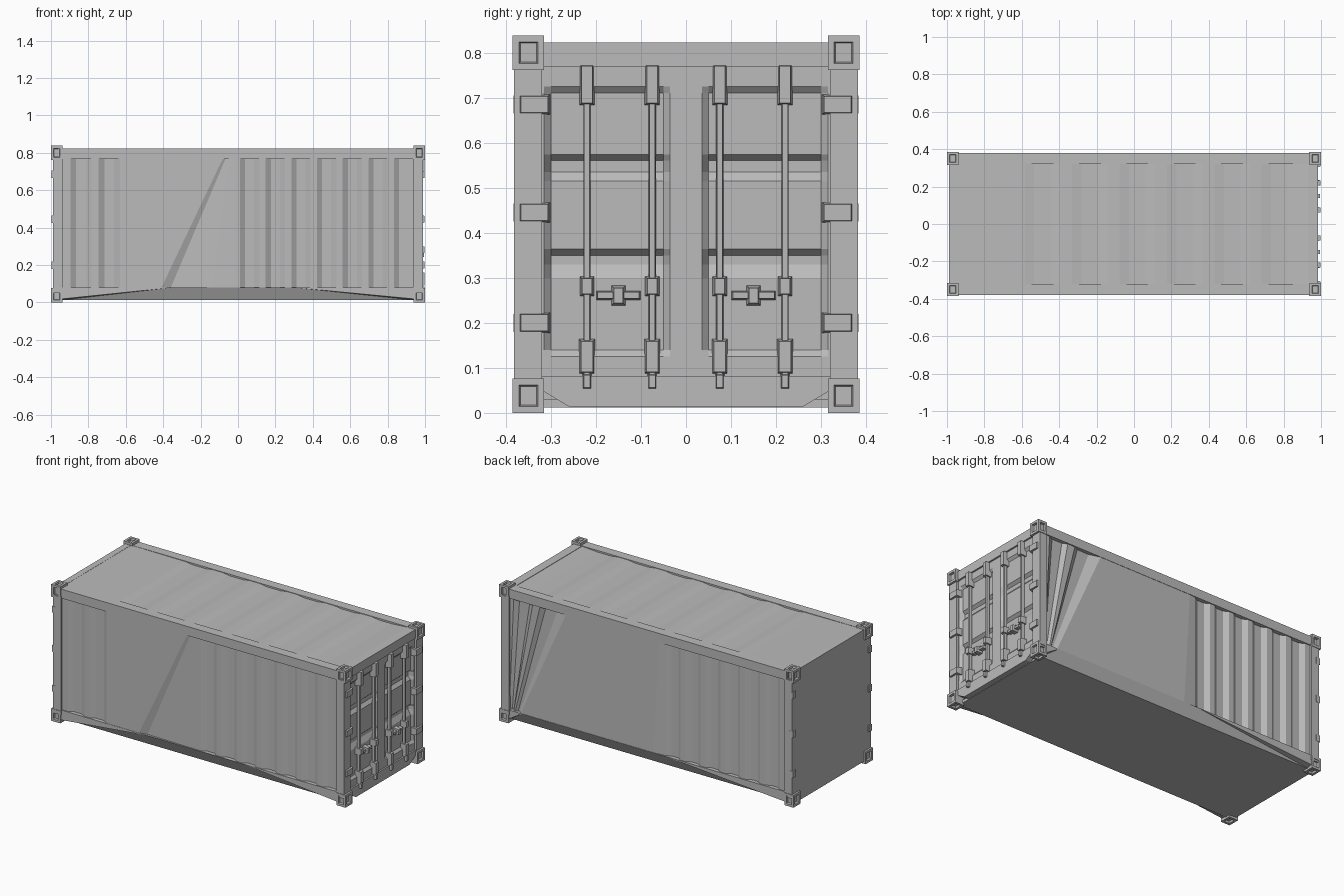
import bpy, bmesh
from mathutils import Vector

cube = bpy.data.objects.get("Cube")
if cube:
    bpy.data.objects.remove(cube, do_unlink=True)

grey = bpy.data.materials.new("weathered_grey")
grey.use_nodes = True
colour = (0.5, 0.5, 0.5, 1)
grey.diffuse_color = colour
grey.node_tree.nodes["Principled BSDF"].inputs["Base Color"].default_value = colour


def finish(name, bm, facing=None):
    """Turn a bmesh into an object; open sheets are turned to face outward."""
    bmesh.ops.recalc_face_normals(bm, faces=bm.faces[:])
    if facing:
        total = sum((f.normal * f.calc_area() for f in bm.faces), Vector())
        if total.dot(Vector(facing)) < 0:
            bmesh.ops.reverse_faces(bm, faces=bm.faces[:])
    mesh = bpy.data.meshes.new(name)
    bm.to_mesh(mesh)
    bm.free()
    mesh.materials.append(grey)
    obj = bpy.data.objects.new(name, mesh)
    bpy.context.collection.objects.link(obj)
    return obj


def box_mesh(x, y, z):
    bm = bmesh.new()
    bmesh.ops.create_cube(bm, size=1)
    for v in bm.verts:
        v.co = [a + (b - a) * (c + 0.5) for (a, b), c in zip((x, y, z), v.co)]
    return bm


def box(name, x, y, z, taper=0.0):
    """Box from ranges; taper narrows its +x face."""
    bm = box_mesh(x, y, z)
    for v in bm.verts:
        if v.co.x > sum(x) / 2:
            v.co.y += taper if v.co.y < sum(y) / 2 else -taper
            v.co.z += taper if v.co.z < sum(z) / 2 else -taper
    return finish(name, bm)


def span(a, b):
    return (min(a, b), max(a, b))


def loft(name, rows, facing):
    """Sheet through rows of points."""
    bm = bmesh.new()
    grid = [[bm.verts.new(p) for p in row] for row in rows]
    for a, b in zip(grid, grid[1:]):
        for i in range(len(a) - 1):
            bm.faces.new((a[i], a[i + 1], b[i + 1], b[i]))
    return finish(name, bm, facing)


def ribs(start, end, count, depth):
    """Trapezoid corrugation as (top x, bottom x, recess)."""
    step = (end - start) / count
    rows = []
    for i in range(count):
        for t, d in ((0.05, 0.2), (0.3, 0.2), (0.5, 1), (0.85, 1)):
            x = start + step * (i + t)
            rows.append((x, x, depth * d))
    return rows


# Corrugated long walls, each with a flattened stretch
front = ([(-0.95, -0.95, 0.005)] + ribs(-0.94, -0.64, 2, 0.022)
         + [(-0.63, -0.63, 0), (-0.08, -0.41, 0), (-0.065, -0.36, 0.012), (-0.05, -0.14, 0.006)]
         + ribs(-0.03, 0.93, 7, 0.022) + [(0.95, 0.95, 0.005)])
back = ([(-0.95, -0.95, 0.005)] + ribs(-0.94, -0.13, 6, 0.022)
        + [(-0.12, -0.12, 0.005), (-0.08, -0.04, 0), (0.55, 0.86, 0), (0.62, 0.88, 0.02),
           (0.7, 0.89, 0.02), (0.73, 0.9, 0.005), (0.78, 0.91, 0.005), (0.81, 0.92, 0.02),
           (0.88, 0.93, 0.02), (0.91, 0.94, 0.005), (0.95, 0.95, 0.005)])
for name, rows, s in (("front_wall", front, -1), ("back_wall", back, 1)):
    loft(name, [[(b, s * (0.377 - d), 0.078) for t, b, d in rows],
                [(t, s * (0.377 - d), 0.772) for t, b, d in rows]], (0, s, 0))

# Roof: shallow ribs that run across, with flat borders
roof = [(-0.95, 0, 0)] + ribs(-0.66, 0.86, 6, 0.009) + [(0.95, 0, 0)]
loft("roof", [[(x, y, 0.822 - d) for x, _, d in roof] for y in (-0.325, 0.325)], (0, 0, 1))

for s, side in ((-1, "front"), (1, "back")):
    # Rails along the long sides
    y = s * 0.379
    box(side + "_top_rail", (-0.96, 0.95), span(s * 0.32, y), (0.767, 0.823))
    # Bottom rail slopes under toward the floor
    left, right = (-0.35, 0.3) if s < 0 else (-0.12, 0.85)
    bm = bmesh.new()
    a, b, c, d, e, f, g, h = [bm.verts.new(p) for p in (
        (-0.95, y, 0.018), (left, y, 0.08), (right, y, 0.08), (0.95, y, 0.018),
        (-0.95, y, 0.08), (0.95, y, 0.08), (-0.95, s * 0.345, 0.012), (0.95, s * 0.345, 0.012))]
    for face in ((a, b, e), (c, d, f), (b, c, h, g), (a, b, g), (c, d, h)):
        bm.faces.new(face)
    finish(side + "_bottom_rail", bm, (0, s, 0))
    loft(side + "_rail_ledge", [[(-0.95, v, 0.08), (0.95, v, 0.08)] for v in (s * 0.345, y)], (0, 0, 1))

    # Corner posts, wall hinges and corner castings
    for e, end in ((-1, "closed"), (1, "door")):
        box(f"{side}_{end}_post", span(e * 0.935, e * 0.988), span(s * 0.32, s * 0.382), (0.05, 0.78))
        for top, z in ((False, (0, 0.076)), (True, (0.762, 0.838))):
            bm = box_mesh(span(e * 0.938, e), span(s * 0.315, s * 0.385), z)
            bm.normal_update()
            out = Vector((e, s, 1 if top else -1))
            faces = [f for f in bm.faces if f.normal.dot(out) > 0.5]
            bmesh.ops.inset_individual(bm, faces=faces, thickness=0.02)
            bmesh.ops.inset_individual(bm, faces=faces, thickness=0.004, depth=-0.012)
            finish(f"{side}_{end}_{'top' if top else 'bottom'}_casting", bm)
    for i, z in enumerate((0.685, 0.445, 0.2)):
        box(f"{side}_door_hinge_{i}", (0.96, 0.998), span(s * 0.302, s * 0.372),
            (z - 0.023, z + 0.023), 0.005)
        box(f"{side}_closed_hinge_{i}", (-0.996, -0.97), span(s * 0.355, s * 0.383), (z - 0.02, z + 0.02))

# Floor and closed end wall
box("floor", (-0.96, 0.95), (-0.345, 0.345), (0.012, 0.03))
box("end_wall", (-0.988, -0.95), (-0.325, 0.325), (0.014, 0.823))

# Door end frame: header and a sill with clipped lower corners
box("door_header", (0.93, 0.984), (-0.325, 0.325), (0.768, 0.823))
bm = bmesh.new()
sill = [(-0.32, 0.082), (-0.32, 0.05), (-0.26, 0.014), (0.26, 0.014), (0.32, 0.05), (0.32, 0.082)]
face = bm.faces.new([bm.verts.new((0.93, y, z)) for y, z in sill])
moved = bmesh.ops.extrude_face_region(bm, geom=[face])["geom"]
bmesh.ops.translate(bm, vec=(0.054, 0, 0), verts=[v for v in moved if isinstance(v, bmesh.types.BMVert)])
finish("door_sill", bm)

# Door leaves: recessed panels with sloping sides and two horizontal grooves
FACE = 0.974
panel = [(0.08, 0), (0.125, 0), (0.14, 0.013), (0.3, 0.013), (0.33, 0.03), (0.35, 0.03),
         (0.364, 0.013), (0.515, 0.013), (0.535, 0.03), (0.56, 0.03), (0.574, 0.013),
         (0.71, 0.013), (0.725, 0), (0.77, 0)]
for s, side in ((-1, "right"), (1, "left")):
    columns = [(0, 0), (0.035, 0), (0.05, 1), (0.3, 1), (0.315, 0), (0.322, 0)]
    loft(side + "_door", [[(FACE - d * k, s * y, z) for z, d in panel] for y, k in columns], (1, 0, 0))

    # Locking bars with their brackets
    for n, y in enumerate((0.075, 0.22)):
        tag = f"{side}_bar_{n}"
        box(tag, (0.968, 0.985), (s * y - 0.008, s * y + 0.008), (0.07, 0.76), 0.002)
        for part, w, z in (("top_keeper", 0.018, (0.682, 0.776)), ("guide", 0.017, (0.258, 0.304)),
                           ("bottom_keeper", 0.019, (0.085, 0.165)), ("cam", 0.013, (0.05, 0.09))):
            box(f"{tag}_{part}", (0.95, 0.998), (s * y - w, s * y + w), z, 0.006)

    # Handle and its catch between the bars
    box(side + "_handle", (0.955, 0.983), (s * 0.15 - 0.05, s * 0.15 + 0.05), (0.25, 0.272), 0.004)
    box(side + "_handle_catch", (0.955, 0.994), (s * 0.15 - 0.017, s * 0.15 + 0.017), (0.237, 0.284), 0.007)
